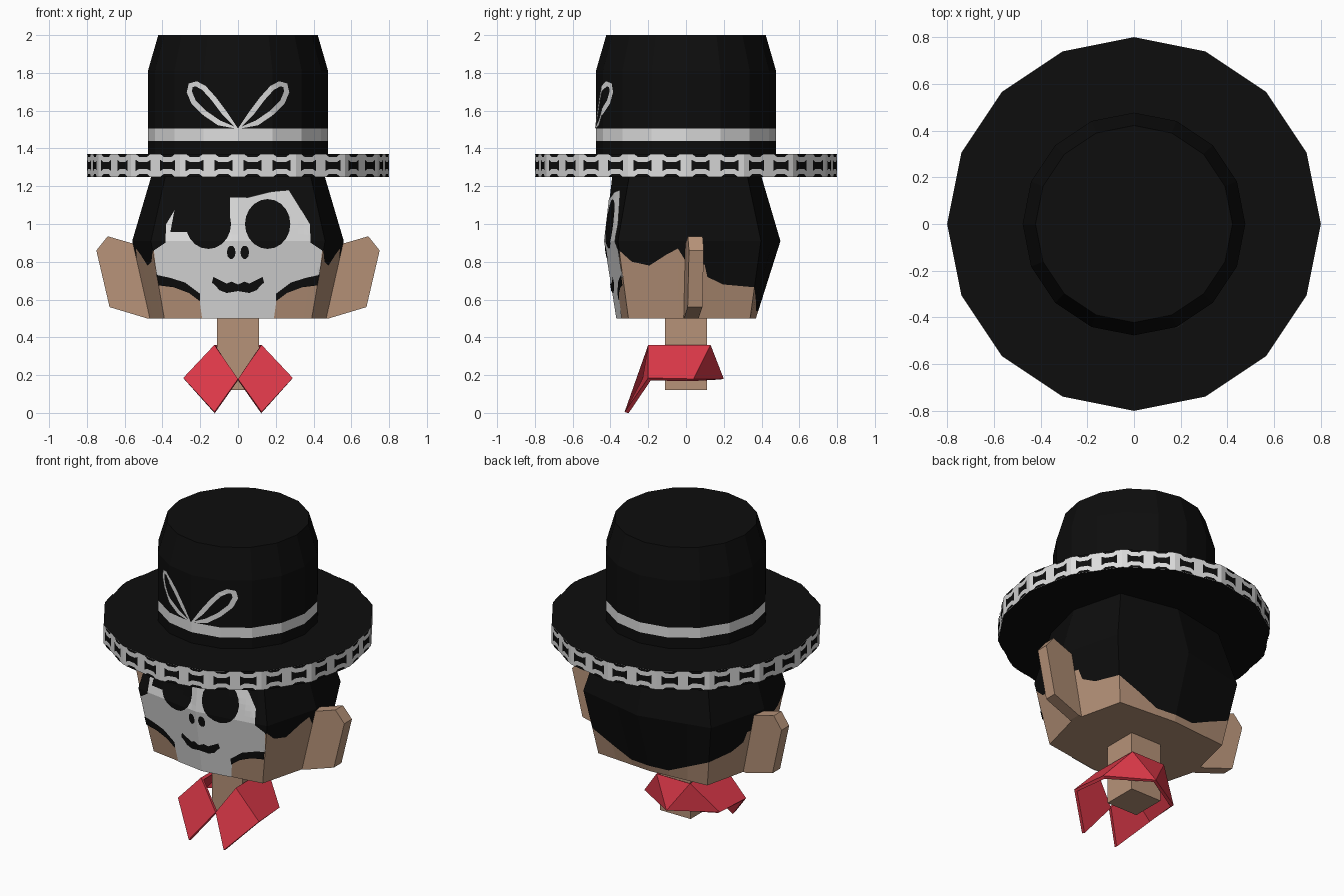
import bpy, bmesh, math
from mathutils import Vector
from mathutils.bvhtree import BVHTree

if "Cube" in bpy.data.objects:
    bpy.data.objects.remove(bpy.data.objects["Cube"])


def make_material(name, rgb):
    m = bpy.data.materials.new(name)
    m.use_nodes = True
    m.diffuse_color = (*rgb, 1)
    bsdf = next(n for n in m.node_tree.nodes if n.type == 'BSDF_PRINCIPLED')
    bsdf.inputs["Base Color"].default_value = (*rgb, 1)
    bsdf.inputs["Roughness"].default_value = 0.9
    return m


BLACK = make_material("black", (0.004, 0.004, 0.004))
WHITE = make_material("bone white", (0.72, 0.72, 0.72))
SKIN = make_material("skin", (0.47, 0.29, 0.19))
RED = make_material("scarf red", (0.71, 0.04, 0.065))


def finish(name, bm, mats):
    me = bpy.data.meshes.new(name)
    bm.to_mesh(me)
    bm.free()
    for m in mats:
        me.materials.append(m)
    ob = bpy.data.objects.new(name, me)
    bpy.context.collection.objects.link(ob)
    return ob


def loft(name, rings, mats, bands):
    """Closed skin through rings of points; bands gives a material per strip."""
    bm = bmesh.new()
    rows = [[bm.verts.new(p) for p in ring] for ring in rings]
    n = len(rows[0])
    for lo, hi, mi in zip(rows, rows[1:], bands):
        for i in range(n):
            j = (i + 1) % n
            bm.faces.new((lo[i], lo[j], hi[j], hi[i])).material_index = mi
    bm.faces.new(rows[0][::-1]).material_index = bands[0] if name == "head" else 0
    bm.faces.new(rows[-1])
    bmesh.ops.recalc_face_normals(bm, faces=bm.faces)
    return finish(name, bm, mats)


def circle(r, z, n=16):
    return [(r * math.sin(math.tau * i / n), r * math.cos(math.tau * i / n), z) for i in range(n)]


def drape(name, polys, mat, target, lift, step=0.035):
    """Lay flat (x, z) outlines on the front of the target as a thin plate."""
    me = target.data
    tree = BVHTree.FromPolygons([v.co for v in me.vertices], [p.vertices[:] for p in me.polygons])
    bm = bmesh.new()
    for poly in polys:
        bm.faces.new([bm.verts.new((x, 0, z)) for x, z in poly])
    bmesh.ops.triangulate(bm, faces=bm.faces[:])
    # grid cuts let the plate follow the facets below
    for axis in (0, 2):
        vals = [v.co[axis] for v in bm.verts]
        no = Vector((axis == 0, 0, axis == 2))
        for k in range(math.ceil(min(vals) / step), math.floor(max(vals) / step) + 1):
            bmesh.ops.bisect_plane(bm, geom=bm.verts[:] + bm.edges[:] + bm.faces[:],
                                   plane_co=no * (k * step), plane_no=no)
    for v in bm.verts:
        hit = tree.ray_cast(Vector((v.co.x, -2, v.co.z)), Vector((0, 1, 0)))[0]
        v.co.y = (hit.y if hit else -0.3) - lift
    bm.normal_update()
    bmesh.ops.reverse_faces(bm, faces=[f for f in bm.faces if f.normal.y > 0])
    return finish(name, bm, [mat])


def flip(poly, s):
    return [(s * x, z) for x, z in poly]


def ellipse(cx, cz, rx, rz, n=20):
    return [(cx + rx * math.cos(math.tau * i / n), cz + rz * math.sin(math.tau * i / n)) for i in range(n)]


def stroke(path, w):
    """Quads of width w along a closed path."""
    n, sides = len(path), []
    for i in range(n):
        t = Vector(path[(i + 1) % n]) - Vector(path[i - 1])
        o = Vector((-t.y, t.x)).normalized() * w / 2
        sides.append((Vector(path[i]) + o, Vector(path[i]) - o))
    return [(sides[i][0], sides[(i + 1) % n][0], sides[(i + 1) % n][1], sides[i][1]) for i in range(n)]


def lerp(table, a):
    for (a0, v0), (a1, v1) in zip(table, table[1:]):
        if a <= a1:
            return v0 + (v1 - v0) * (a - a0) / (a1 - a0)
    return table[-1][1]


# Head: eight-sided, angle 0 at the front and 180 at the back
CORNERS = (0, 52, 90, 131, 180)
LEVELS = ((0.5, (0.365, 0.495, 0.47, 0.517, 0.37)),
          (0.91, (0.43, 0.585, 0.56, 0.605, 0.5)),
          (1.3, (0.385, 0.475, 0.445, 0.48, 0.385)))
HAIRLINE = ((0, 0.8), (48, 0.8), (52, 0.86), (58, 0.8), (68, 0.78), (79, 0.84), (85.5, 0.87),
            (91, 0.785), (101, 0.785), (103, 0.72), (113, 0.68), (131, 0.665),
            (144, 0.6), (160, 0.54), (180, 0.54))


def head_point(a, radii):
    """Point at angle a on the straight edge between two corners."""
    s = 1 if a >= 0 else -1
    a = abs(a)
    i = max(k for k in range(4) if CORNERS[k] <= a)
    p, q = [Vector((r * math.sin(math.radians(c)), -r * math.cos(math.radians(c))))
            for c, r in zip(CORNERS[i:i + 2], radii[i:i + 2])]
    d = Vector((math.sin(math.radians(a)), -math.cos(math.radians(a))))
    e = q - p
    t = (p.x * d.y - p.y * d.x) / (e.y * d.x - e.x * d.y)
    pt = p + e * t
    return Vector((s * pt.x, pt.y))


half = sorted({a for a, _ in HAIRLINE} | set(CORNERS))
angles = half + [-a for a in half[-2:0:-1]]
low, mid, top = [[Vector((*head_point(a, r), z)) for a in angles] for z, r in LEVELS]
hair_edge = []
for a, p, q in zip(angles, low, mid):
    z = lerp(HAIRLINE, abs(a))
    hair_edge.append(p.lerp(q, (z - p.z) / (q.z - p.z)))
head = loft("head", [low, hair_edge, mid, top], [SKIN, BLACK], [0, 1, 1])

# Painted skull face
SKULL = [(0, 0.5), (0.19, 0.5), (0.2, 0.57), (0.205, 0.62), (0.3, 0.68), (0.43, 0.72),
         (0.435, 0.8), (0.445, 0.86), (0.385, 0.9), (0.38, 1.0), (0.34, 1.03), (0.32, 1.1),
         (0.27, 1.18), (0.24, 1.17), (0.21, 1.175), (0.17, 1.17), (0.1, 1.11), (0.05, 1.14), (0, 1.14)]
CHEEK = [(0.2, 0.59), (0.26, 0.635), (0.34, 0.665), (0.42, 0.675), (0.43, 0.73),
         (0.36, 0.715), (0.28, 0.69), (0.2, 0.63)]
MOUTH = [(0, 0.645), (0.06, 0.635), (0.1, 0.65), (0.115, 0.67), (0.138, 0.69), (0.13, 0.72),
         (0.1, 0.69), (0.06, 0.685), (0.035, 0.695), (0, 0.68)]
for side, s in (("left", 1), ("right", -1)):
    drape(side + "_skull_paint", [flip(SKULL, s)], WHITE, head, 0.004)
    drape(side + "_cheek_stripe", [flip(CHEEK, s)], BLACK, head, 0.008)
    drape(side + "_eye", [flip(ellipse(0.157, 1.0, 0.12, 0.132), s)], BLACK, head, 0.008)
    drape(side + "_nostril", [flip(ellipse(0.036, 0.85, 0.023, 0.036, 10), s)], BLACK, head, 0.008)
    drape(side + "_mouth", [flip(MOUTH, s)], BLACK, head, 0.008)

# Ears: slanted slabs
EAR = [(0.42, 0.5), (0.48, 0.5), (0.68, 0.56), (0.75, 0.86), (0.69, 0.935), (0.5, 0.88)]
for side, s in (("left", 1), ("right", -1)):
    rings = [[(s * x, y + 0.1 * (x - 0.47), z) for x, z in EAR] for y in (-0.012, 0.066)]
    loft(side + "_ear", rings, [SKIN], [0])

# Neck
loft("neck", [[(x * 0.11, y * 0.11, z) for x, y in ((-1, -1), (1, -1), (1, 1), (-1, 1))]
              for z in (0.12, 0.52)], [SKIN], [0])

# Hat: brim with a white edge, crown with a white band
loft("hat_brim", [circle(0.8, 1.25), circle(0.8, 1.37)], [BLACK, WHITE], [1])
crown = loft("hat_crown", [circle(0.477, 1.36), circle(0.477, 1.44), circle(0.477, 1.505),
                           circle(0.477, 1.81), circle(0.422, 2.0)], [BLACK, WHITE], [0, 1, 0, 0])

# Brim edge pattern: dark bone shapes and notches, two sets per facet
BONE = [(-0.048, -0.03), (-0.025, -0.018), (0.025, -0.018), (0.048, -0.03),
        (0.048, 0.03), (0.025, 0.018), (-0.025, 0.018), (-0.048, 0.03)]
NOTCH = [(-0.045, -0.06), (0.045, -0.06), (0.025, -0.045), (-0.025, -0.045)]
bm = bmesh.new()
reach = 0.8 * math.cos(math.pi / 16) + 0.003
for i in range(16):
    a = math.tau * (i + 0.5) / 16
    out, along = Vector((math.cos(a), math.sin(a), 0)), Vector((-math.sin(a), math.cos(a), 0))
    for shift in (-0.078, 0.078):
        for shape in (BONE, NOTCH, [(-u, -v) for u, v in NOTCH]):
            bm.faces.new([bm.verts.new(out * reach + along * (u + shift) + Vector((0, 0, 1.31 + v)))
                          for u, v in shape])
finish("brim_pattern", bm, [BLACK])

# Ribbon loops on the crown front
LOOP = [(0.01, 1.51), (0.07, 1.585), (0.13, 1.665), (0.18, 1.72), (0.22, 1.742), (0.25, 1.735),
        (0.258, 1.7), (0.235, 1.645), (0.18, 1.59), (0.1, 1.535)]
for side, s in (("left", 1), ("right", -1)):
    drape(side + "_ribbon_loop", stroke(flip(LOOP, s), 0.028), WHITE, crown, 0.005)

# Scarf: two hanging front diamonds, side folds and a back point
bm = bmesh.new()
knot, back = bm.verts.new((0, -0.23, 0.18)), bm.verts.new((0, 0.2, 0.18))
back_tops = []
for s in (1, -1):
    front_top, outer, tip, back_top, fold = [bm.verts.new((s * x, y, z)) for x, y, z in (
        (0.125, -0.2, 0.36), (0.29, -0.2, 0.185), (0.125, -0.325, 0.005),
        (0.12, 0.13, 0.36), (0.27, 0.04, 0.18))]
    back_tops.append(back_top)
    for f in ((knot, tip, outer, front_top), (front_top, outer, fold, back_top), (back_top, fold, back)):
        bm.faces.new(f if s > 0 else f[::-1])
bm.faces.new((back_tops[0], back, back_tops[1]))
scarf = finish("scarf", bm, [RED])
solid = scarf.modifiers.new("thickness", 'SOLIDIFY')
solid.thickness = 0.022
solid.offset = -1
